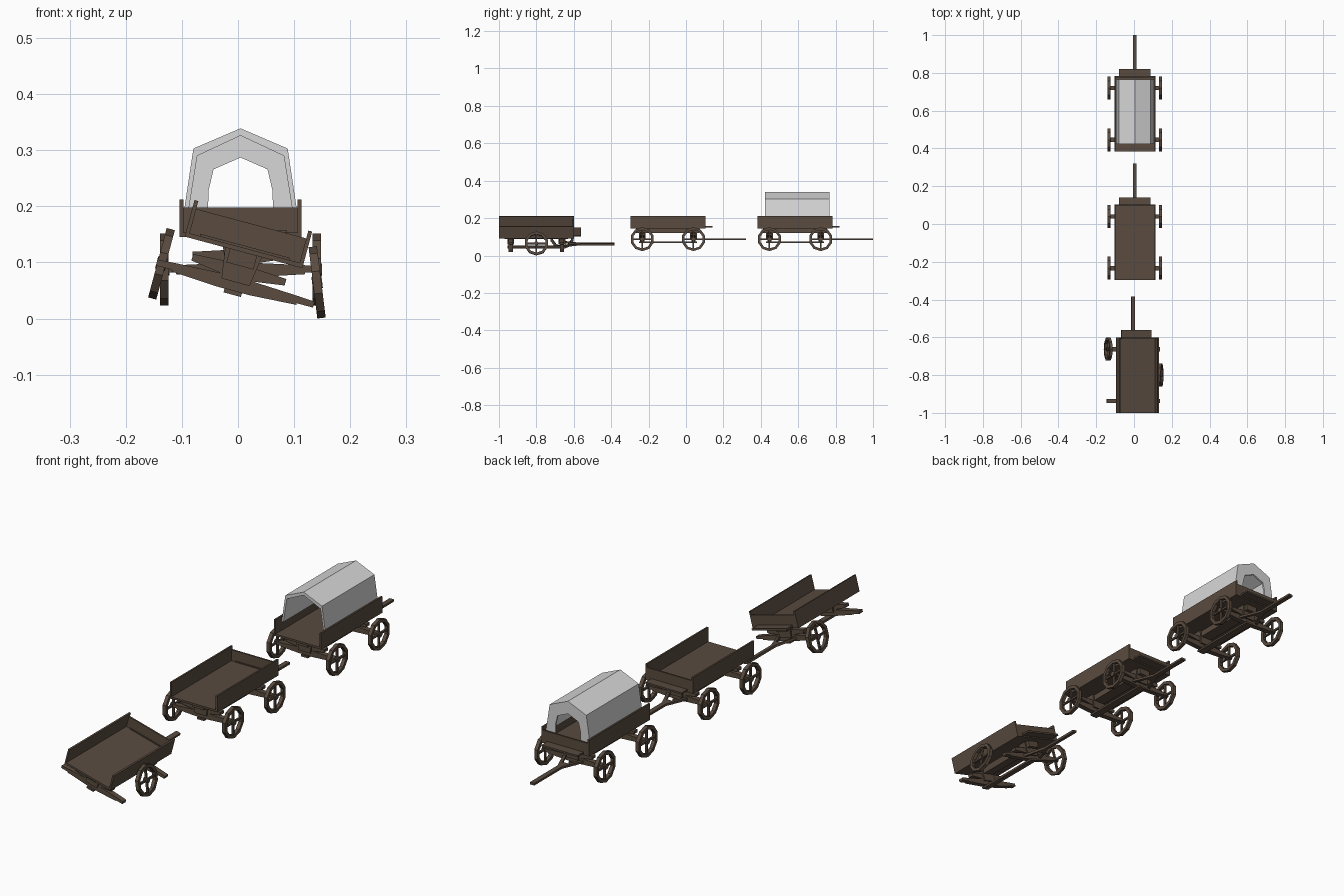
import bpy, bmesh, math
from mathutils import Matrix, Vector

if "Cube" in bpy.data.objects:
    bpy.data.objects.remove(bpy.data.objects["Cube"])


def material(name, rgb):
    m = bpy.data.materials.new(name)
    m.diffuse_color = (*rgb, 1)
    m.use_nodes = True
    m.node_tree.nodes["Principled BSDF"].inputs["Base Color"].default_value = m.diffuse_color
    return m


WOOD = material("dark wood", (0.10, 0.07, 0.05))
CANVAS = material("canvas grey", (0.68, 0.68, 0.68))


def finish(name, bm, mat, matrix):
    bmesh.ops.recalc_face_normals(bm, faces=bm.faces)
    me = bpy.data.meshes.new(name)
    bm.to_mesh(me)
    bm.free()
    me.materials.append(mat)
    ob = bpy.data.objects.new(name, me)
    bpy.context.collection.objects.link(ob)
    ob.matrix_world = matrix
    return ob


def add_box(bm, x0, x1, y0, y1, z0, z1):
    m = Matrix.Translation(((x0 + x1) / 2, (y0 + y1) / 2, (z0 + z1) / 2))
    bmesh.ops.create_cube(bm, size=1, matrix=m @ Matrix.Diagonal((x1 - x0, y1 - y0, z1 - z0, 1)))


def box(name, matrix, *dims):
    bm = bmesh.new()
    add_box(bm, *dims)
    return finish(name, bm, WOOD, matrix)


def prism(name, matrix, pts, y0, y1, mat=WOOD):
    """Extrude an x-z profile along y."""
    bm = bmesh.new()
    f = bm.faces.new([bm.verts.new((x, y0, z)) for x, z in pts])
    ext = bmesh.ops.extrude_face_region(bm, geom=[f])["geom"]
    bmesh.ops.translate(bm, vec=(0, y1 - y0, 0),
                        verts=[v for v in ext if isinstance(v, bmesh.types.BMVert)])
    return finish(name, bm, mat, matrix)


def bar(name, matrix, a, b, w, h):
    a, b = Vector(a), Vector(b)
    d = b - a
    rot = d.to_track_quat('Y', 'Z').to_matrix().to_4x4()
    bm = bmesh.new()
    bmesh.ops.create_cube(bm, size=1, matrix=Matrix.Translation((a + b) / 2) @ rot
                          @ Matrix.Diagonal((w, d.length, h, 1)))
    return finish(name, bm, WOOD, matrix)


def wheel(matrix, n=10, r=0.064, ri=0.050, w=0.0075):
    bm = bmesh.new()
    # rim
    rings = []
    for i in range(n):
        a = math.tau * (i + 0.5) / n
        rings.append([bm.verts.new((x, q * math.cos(a), q * math.sin(a)))
                      for x, q in ((-w, ri), (-w, r), (w, r), (w, ri))])
    for i in range(n):
        p, q = rings[i], rings[(i + 1) % n]
        for k in range(4):
            bm.faces.new((p[k], p[(k + 1) % 4], q[(k + 1) % 4], q[k]))
    # crossed spokes and hub
    add_box(bm, -0.004, 0.004, -0.054, 0.054, -0.004, 0.004)
    add_box(bm, -0.004, 0.004, -0.004, 0.004, -0.054, 0.054)
    bmesh.ops.create_cone(bm, cap_ends=True, segments=8, radius1=0.011, radius2=0.011,
                          depth=0.018, matrix=Matrix.Rotation(math.pi / 2, 4, 'Y'))
    finish("wheel", bm, WOOD, matrix)


def mirrored(half):
    return half + [(-x, z) for x, z in reversed(half)]


AXLE_Y = 0.137


def wagon(M, wheels):
    # bed
    box("bed_floor", M, -0.105, 0.105, -0.2, 0.2, 0.145, 0.153)
    for s in (-1, 1):
        x0, x1 = sorted((s * 0.1015, s * 0.1085))
        box("side_board", M, x0, x1, -0.2, 0.2, 0.145, 0.2125)
    box("front_board", M, -0.102, 0.102, 0.193, 0.2, 0.145, 0.198)
    box("footboard", M, -0.083, 0.083, 0.19, 0.238, 0.15, 0.157)
    # undercarriage
    box("centre_sill", M, -0.025, 0.025, -0.17, 0.17, 0.12, 0.146)
    box("reach_pole", M, -0.016, 0.016, -0.155, 0.155, 0.067, 0.075)
    for y in (-AXLE_Y, AXLE_Y):
        prism("axle", M, mirrored([(0.03, 0.074), (0.115, 0.079), (0.115, 0.082), (0.145, 0.082),
                                   (0.145, 0.093), (0.115, 0.095), (0.03, 0.099)]),
              y - 0.011, y + 0.011)
        prism("bolster", M, mirrored([(0.03, 0.099), (0.086, 0.107), (0.086, 0.119), (0.03, 0.122)]),
              y - 0.012, y + 0.012)
        prism("axle_block", M, mirrored([(0.026, 0.09), (0.034, 0.146)]), y - 0.018, y + 0.018)
    # tongue and its fork
    box("tongue", M, -0.01, 0.01, 0.2, 0.417, 0.082, 0.091)
    for s in (-1, 1):
        bar("tongue_fork", M, (s * 0.045, AXLE_Y, 0.0865), (s * 0.004, 0.235, 0.0865), 0.012, 0.009)
    for s, y in wheels:
        wheel(M @ Matrix.Translation((s * 0.136, y, 0.0875)))


ALL = [(s, y) for s in (-1, 1) for y in (-AXLE_Y, AXLE_Y)]

# two sound wagons
covered = Matrix.Translation((0.0045, 0.583, 0))
wagon(covered, ALL)
wagon(Matrix.Translation((0.0045, -0.097, 0)), ALL)

# broken wagon, tipped to one side with one wheel left and one fallen off
broken = (Matrix.Translation((-0.032, -0.8, -0.021)) @ Matrix.Rotation(math.radians(15), 4, 'Y')
          @ Matrix.Translation((0.0045, 0, 0)))
wagon(broken, [(-1, AXLE_Y)])
wheel(Matrix.Translation((0.141, -0.8, 0.0645)) @ Matrix.Rotation(math.radians(-7), 4, 'Y'))

# canvas cover: arched shell, plus end wall with an arched opening
outer = [(-0.101, 0.19), (-0.084, 0.303), (0, 0.339), (0.084, 0.303), (0.101, 0.19)]
inner = [(-0.093, 0.19), (-0.077, 0.29), (0, 0.326), (0.077, 0.29), (0.093, 0.19)]
hole = [(-0.058, 0.19), (-0.057, 0.228), (-0.048, 0.266), (0, 0.287),
        (0.048, 0.266), (0.057, 0.228), (0.058, 0.19)]
prism("canvas_cover", covered, outer + inner[::-1], -0.16, 0.183, CANVAS)
prism("canvas_end", covered, inner + hole[::-1], 0.176, 0.183, CANVAS)
